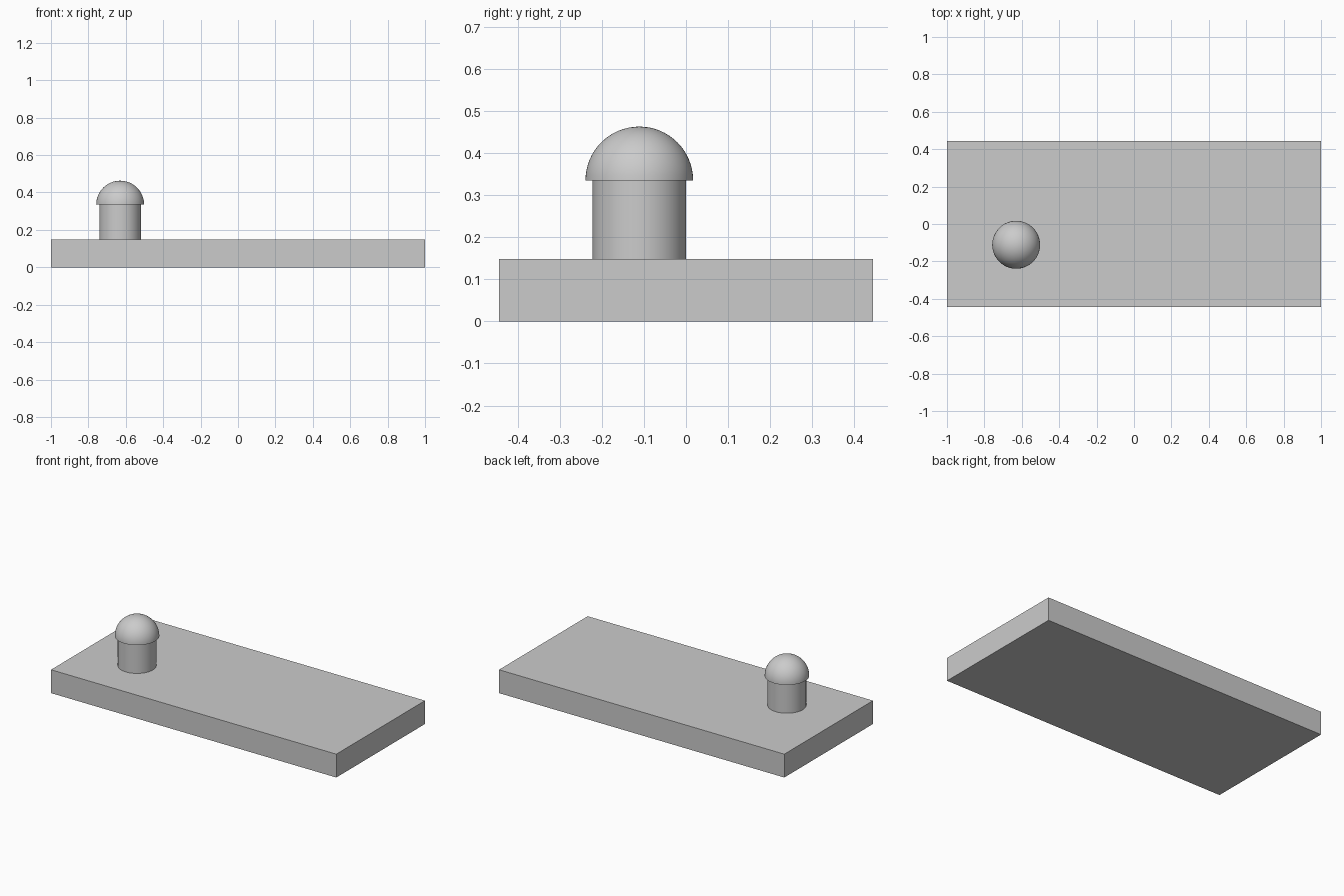
import bpy
import bmesh
import math
from mathutils import Matrix, Vector

if "Cube" in bpy.data.objects:
    bpy.data.objects.remove(bpy.data.objects["Cube"], do_unlink=True)

SLAB = Vector((2.0, 0.888, 0.148))
POST_X, POST_Y, POST_R = -0.63, -0.111, 0.111
DOME_Z, DOME_R = 0.335, 0.128

grey = bpy.data.materials.new("light grey")
grey.use_nodes = True
colour = (0.6, 0.6, 0.6, 1)
grey.diffuse_color = colour
grey.node_tree.nodes["Principled BSDF"].inputs["Base Color"].default_value = colour


def add_part(name, bm, location, smooth=False):
    mesh = bpy.data.meshes.new(name)
    bm.to_mesh(mesh)
    bm.free()
    mesh.materials.append(grey)
    part = bpy.data.objects.new(name, mesh)
    part.location = location
    bpy.context.collection.objects.link(part)
    if smooth:
        bpy.ops.object.select_all(action="DESELECT")
        part.select_set(True)
        bpy.context.view_layer.objects.active = part
        bpy.ops.object.shade_smooth_by_angle(angle=math.radians(30))


# Base slab
bm = bmesh.new()
bmesh.ops.create_cube(bm, size=1, matrix=Matrix.Diagonal((*SLAB, 1)))
add_part("base_slab", bm, (0, 0, SLAB.z / 2))

# Round post standing on the slab
bm = bmesh.new()
height = DOME_Z - SLAB.z
bmesh.ops.create_cone(bm, cap_ends=True, segments=64, radius1=POST_R,
                      radius2=POST_R, depth=height)
add_part("post", bm, (POST_X, POST_Y, SLAB.z + height / 2), smooth=True)

# Half-sphere cap with a flat underside
bm = bmesh.new()
bmesh.ops.create_uvsphere(bm, u_segments=64, v_segments=32, radius=DOME_R)
lower = [v for v in bm.verts if v.co.z < -0.001]
bmesh.ops.delete(bm, geom=lower, context="VERTS")
rim = [e for e in bm.edges if e.is_boundary]
bmesh.ops.contextual_create(bm, geom=rim)
bmesh.ops.recalc_face_normals(bm, faces=bm.faces)
add_part("dome_cap", bm, (POST_X, POST_Y, DOME_Z), smooth=True)
